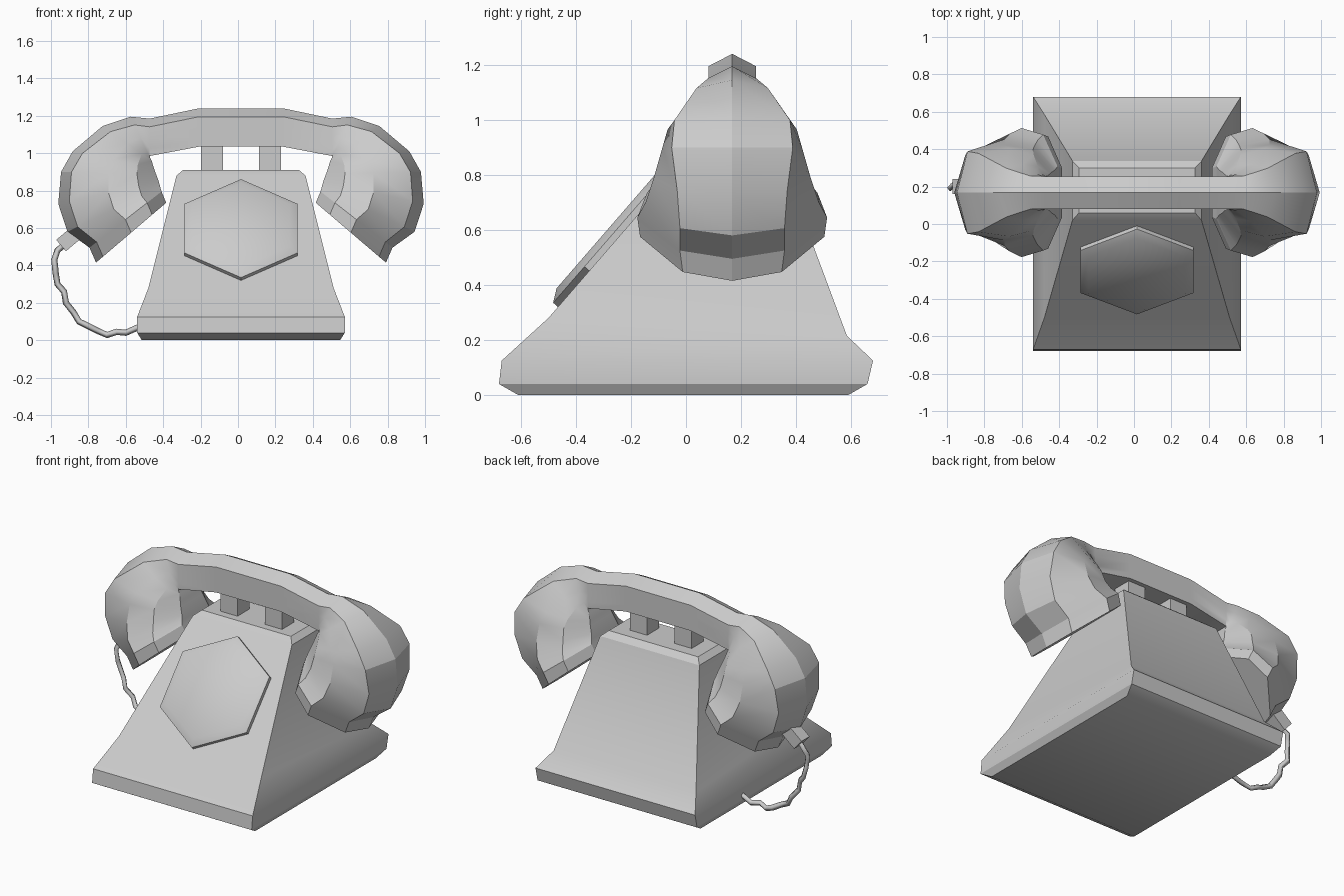
import bpy, bmesh, math
from mathutils import Vector, Matrix

cube = bpy.data.objects.get("Cube")
if cube:
    bpy.data.objects.remove(cube)

CX = 0.016      # middle of the body and handset
HY = 0.168      # depth of the handset

grey = bpy.data.materials.new("light_grey")
grey.use_nodes = True
grey.diffuse_color = (0.6, 0.6, 0.6, 1)
grey.node_tree.nodes["Principled BSDF"].inputs["Base Color"].default_value = (0.6, 0.6, 0.6, 1)


def finish(bm, name, location=(0, 0, 0), angle=30):
    bmesh.ops.recalc_face_normals(bm, faces=bm.faces)
    mesh = bpy.data.meshes.new(name)
    bm.to_mesh(mesh)
    bm.free()
    mesh.materials.append(grey)
    obj = bpy.data.objects.new(name, mesh)
    obj.location = location
    bpy.context.collection.objects.link(obj)
    bpy.ops.object.select_all(action='DESELECT')
    bpy.context.view_layer.objects.active = obj
    obj.select_set(True)
    bpy.ops.object.shade_smooth_by_angle(angle=math.radians(angle))
    return obj


def loft(rings, cap_start=True, cap_end=True):
    """Skin a list of closed rings that all have the same point count."""
    bm = bmesh.new()
    loops = [[bm.verts.new(p) for p in ring] for ring in rings]
    for a, b in zip(loops, loops[1:]):
        for i in range(len(a)):
            j = (i + 1) % len(a)
            bm.faces.new((a[i], a[j], b[j], b[i]))
    if cap_start:
        bm.faces.new(loops[0])
    if cap_end:
        bm.faces.new(loops[-1])
    return bm


def box(name, location, size, turn=0):
    bm = bmesh.new()
    bmesh.ops.create_cube(bm, size=1)
    bmesh.ops.scale(bm, vec=size, verts=bm.verts)
    bmesh.ops.rotate(bm, matrix=Matrix.Rotation(turn, 3, 'Y'), verts=bm.verts)
    return finish(bm, name, location)


# Body: half width, front y, front z, back y, back z
levels = [
    (0.53, -0.61, 0, 0.59, 0),
    (0.555, -0.68, 0.04, 0.66, 0.04),
    (0.555, -0.67, 0.125, 0.68, 0.125),
    (0.495, -0.5, 0.28, 0.585, 0.215),
    (0.345, 0.02, 0.88, 0.337, 0.88),
    (0.31, 0.06, 0.91, 0.3, 0.91),
]
finish(loft([[(-w, f, fz), (w, f, fz), (w, b, bz), (-w, b, bz)]
             for w, f, fz, b, bz in levels]), "body", (CX, 0, 0))

# Dial: domed hexagon lying on the sloping front
rings = [[(r * math.sin(i * math.pi / 3), r * math.cos(i * math.pi / 3), h)
          for i in range(6)]
         for r, h in ((0.348, -0.05), (0.348, 0.02), (0.3, 0.045))]
bm = loft(rings)
bmesh.ops.rotate(bm, matrix=Matrix.Rotation(math.atan2(0.6, 0.52), 3, 'X'), verts=bm.verts)
finish(bm, "dial", (CX, -0.24, 0.585), 40)

# Cradle posts
for side, name in ((-1, "right_cradle_post"), (1, "left_cradle_post")):
    box(name, (CX + side * 0.155, HY, 0.97), (0.12, 0.12, 0.16))

# Handset half: ridge x z, inner x z, shoulder place, then half widths
# at the shoulder, middle, lower flank and inner edge
sections = [
    (0, 1.24, 0, 1.035, 0.22, 0.087, 0.087, 0.087, 0.087),
    (0.225, 1.24, 0.225, 1.035, 0.22, 0.087, 0.087, 0.087, 0.087),
    (0.488, 1.185, 0.488, 0.985, 0.22, 0.087, 0.087, 0.087, 0.087),
    (0.59, 1.195, 0.486, 0.975, 0.2, 0.088, 0.1, 0.1, 0.088),
    (0.74, 1.145, 0.478, 0.96, 0.16, 0.13, 0.15, 0.14, 0.09),
    (0.9, 1.01, 0.465, 0.92, 0.12, 0.21, 0.235, 0.2, 0.1),
    (0.962, 0.9, 0.455, 0.89, 0.11, 0.22, 0.255, 0.23, 0.11),
    (0.977, 0.73, 0.44, 0.85, 0.11, 0.2, 0.285, 0.25, 0.12),
    (0.928, 0.58, 0.432, 0.82, 0.11, 0.19, 0.315, 0.28, 0.13),
    (0.81, 0.495, 0.425, 0.795, 0.1, 0.19, 0.345, 0.31, 0.14),
    (0.775, 0.415, 0.4, 0.735, 0.1, 0.18, 0.335, 0.3, 0.13),
]
rings = []
for ox, oz, ix, iz, t, *widths in sections:
    ridge, inner = Vector((ox, 0, oz)), Vector((ix, 0, iz))
    flank = [ridge.lerp(inner, k) + Vector((0, w, 0))
             for k, w in zip((t, 0.5, 0.8, 1), widths)]
    rings.append([ridge] + flank + [Vector((p.x, -p.y, p.z)) for p in reversed(flank)])
handset = finish(loft(rings, cap_start=False), "handset", (CX, HY, 0), 25)
handset.modifiers.new("mirror", 'MIRROR')

# Cord plug on the right cup
box("cord_plug", (-0.9, 0.2, 0.545), (0.12, 0.08, 0.08), math.radians(-40))

# Cord: kinked thin tube hanging from the plug to the base
path = [(-0.93, 0.51), (-0.965, 0.48), (-0.982, 0.43), (-0.975, 0.36), (-0.965, 0.3),
        (-0.93, 0.26), (-0.92, 0.2), (-0.88, 0.15), (-0.85, 0.1), (-0.79, 0.07),
        (-0.75, 0.05), (-0.7, 0.028), (-0.65, 0.045), (-0.6, 0.04), (-0.52, 0.075)]
curve = bpy.data.curves.new("cord", 'CURVE')
curve.dimensions = '3D'
curve.bevel_depth = 0.017
curve.bevel_resolution = 0
curve.use_fill_caps = True
spline = curve.splines.new('POLY')
spline.points.add(len(path) - 1)
for i, (x, z) in enumerate(path):
    spline.points[i].co = (x, 0.2 + 0.012 * math.sin(i * 2), z, 1)
curve.materials.append(grey)
cord = bpy.data.objects.new("cord", curve)
bpy.context.collection.objects.link(cord)
